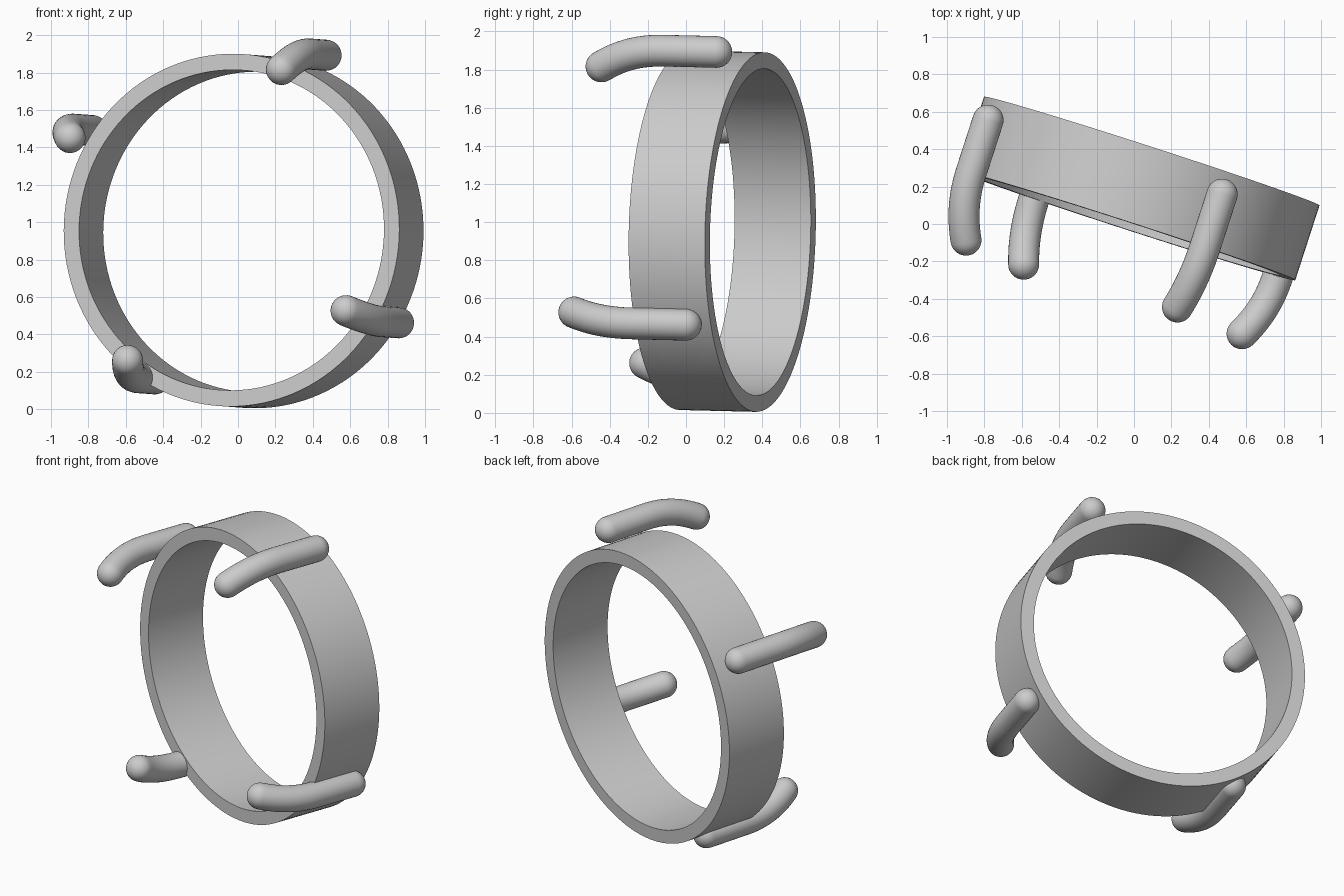
import bpy, bmesh
from math import sin, cos, pi, radians
from mathutils import Vector, Matrix

if "Cube" in bpy.data.objects:
    bpy.data.objects.remove(bpy.data.objects["Cube"])

# Shared frame: U across, V up, A along the ring axis towards the front
A = Vector((-0.308, -0.951, 0.023)).normalized()
U = Vector((0.951, -0.308, 0)).normalized()
V = U.cross(A) * -1
V = V if V.z > 0 else -V
C = Vector((0.03, 0.19, 0.953))


def place(u, v, a):
    return C + U * u + V * v + A * a


def loft(name, loops, wrap):
    """Skin a list of point loops; wrap joins last loop to first, else caps."""
    bm = bmesh.new()
    rows = [[bm.verts.new(p) for p in lp] for lp in loops]
    n = len(rows[0])
    for i in range(len(rows) if wrap else len(rows) - 1):
        r, s = rows[i], rows[(i + 1) % len(rows)]
        for j in range(n):
            bm.faces.new((r[j], r[(j + 1) % n], s[(j + 1) % n], s[j]))
    if not wrap:
        bm.faces.new(rows[0])
        bm.faces.new(rows[-1])
    bmesh.ops.recalc_face_normals(bm, faces=bm.faces[:])
    me = bpy.data.meshes.new(name)
    bm.to_mesh(me)
    bm.free()
    ob = bpy.data.objects.new(name, me)
    bpy.context.collection.objects.link(ob)
    bpy.ops.object.select_all(action='DESELECT')
    ob.select_set(True)
    bpy.context.view_layer.objects.active = ob
    bpy.ops.object.shade_smooth_by_angle(angle=radians(35))
    return ob


# Band: rectangular section turned round the axis
R_OUT, R_IN, HALF = 0.943, 0.857, 0.21
section = [(R_OUT, -HALF), (R_OUT, HALF), (R_IN, HALF), (R_IN, -HALF)]
band = []
for i in range(128):
    t = 2 * pi * i / 128
    band.append([place(r * cos(t), r * sin(t), a) for r, a in section])
loft("ring_band", band, True)

# Prongs: round-ended rods, straight at the back, bending inwards at the front
PR = 0.083
START, BEND, END, DROP = -0.085, 0.20, 0.56, 0.1


def prong(name, angle, radius):
    t = radians(angle)
    rad = U * cos(t) + V * sin(t)
    side = rad.cross(A)
    path = [(0, START), (0, BEND)]
    for i in range(1, 13):
        f = i / 12
        path.append((-DROP * f ** 2.2, BEND + (END - BEND) * f))
    pts = [C + rad * (radius + d) + A * a for d, a in path]
    tans = []
    for i in range(len(pts)):
        tans.append((pts[min(i + 1, len(pts) - 1)] - pts[max(i - 1, 0)]).normalized())
    stations = [(p, tg, PR) for p, tg in zip(pts, tans)]
    caps = [pi / 2 * k / 8 for k in range(1, 8)] + [pi / 2 * 0.97]
    head = [(pts[0] - tans[0] * PR * sin(c), tans[0], PR * cos(c)) for c in reversed(caps)]
    tail = [(pts[-1] + tans[-1] * PR * sin(c), tans[-1], PR * cos(c)) for c in caps]
    loops = []
    for p, tg, r in head + stations + tail:
        nrm = side.cross(tg)
        loops.append([p + (side * cos(q) + nrm * sin(q)) * r
                      for q in [2 * pi * k / 32 for k in range(32)]])
    loft(name, loops, False)


for name, angle, radius in [("prong_top_right", 65.5, 1.035),
                            ("prong_top_left", 148.6, 1.035),
                            ("prong_bottom_left", 236.6, 0.945),
                            ("prong_bottom_right", -30, 0.978)]:
    prong(name, angle, radius)
